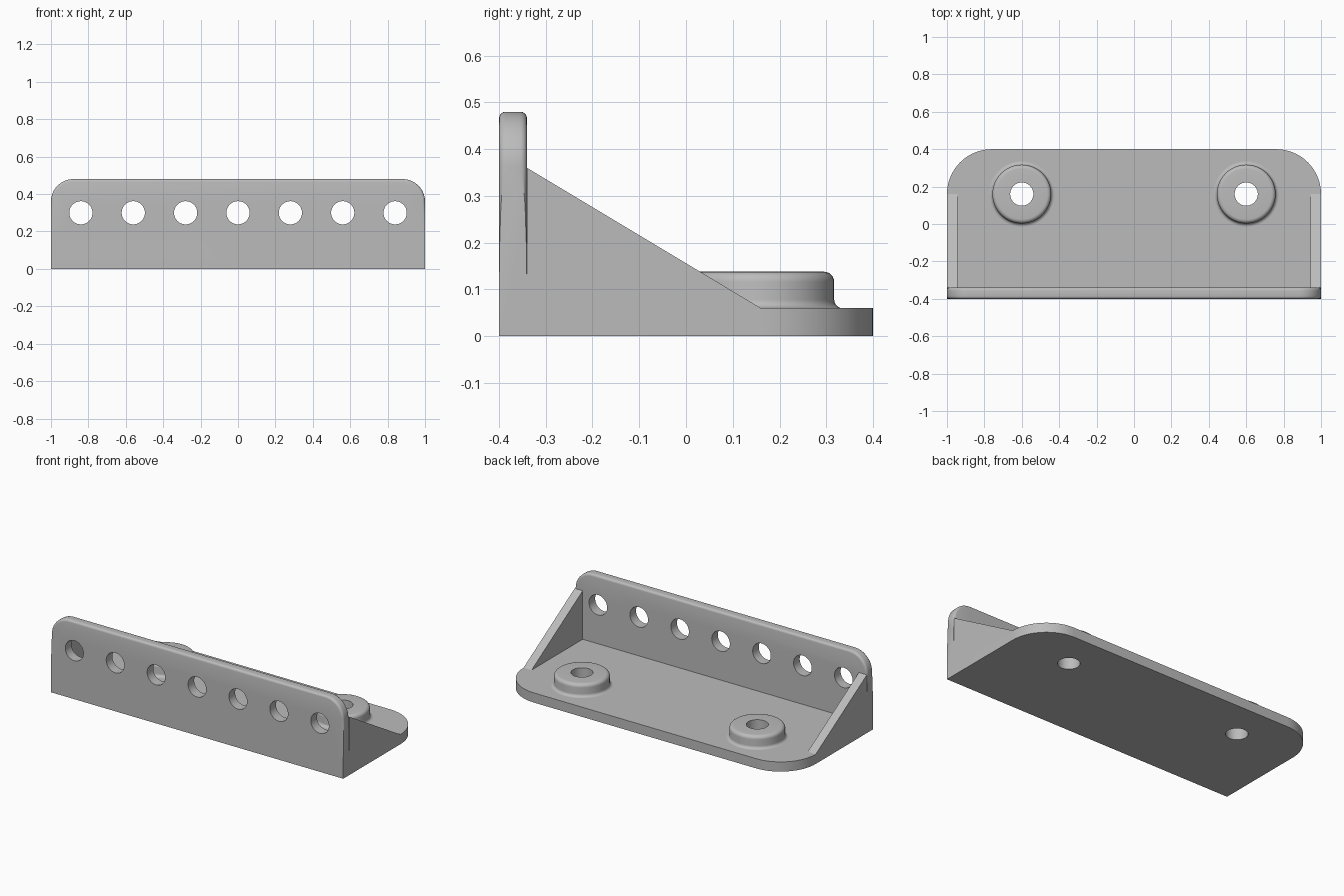
import bpy, bmesh
from math import cos, sin, pi, radians
from mathutils import Vector, Matrix

old = bpy.data.objects.get("Cube")
if old:
    bpy.data.objects.remove(old)

grey = bpy.data.materials.new("plain grey")
grey.use_nodes = True
colour = (0.5, 0.5, 0.5, 1)
grey.diffuse_color = colour
grey.node_tree.nodes["Principled BSDF"].inputs["Base Color"].default_value = colour


def arc(cx, cy, r, start, end, steps=16):
    angles = [radians(start + (end - start) * i / steps) for i in range(steps + 1)]
    return [(cx + r * cos(a), cy + r * sin(a)) for a in angles]


def add_object(name, bm):
    bmesh.ops.recalc_face_normals(bm, faces=bm.faces)
    mesh = bpy.data.meshes.new(name)
    bm.to_mesh(mesh)
    bm.free()
    mesh.materials.append(grey)
    obj = bpy.data.objects.new(name, mesh)
    bpy.context.collection.objects.link(obj)
    return obj


def prism(points, to_3d, depth):
    bm = bmesh.new()
    face = bm.faces.new([bm.verts.new(to_3d(a, b)) for a, b in points])
    top = bmesh.ops.extrude_face_region(bm, geom=[face])["geom"]
    bmesh.ops.translate(bm, vec=depth, verts=[v for v in top if isinstance(v, bmesh.types.BMVert)])
    return bm


def drill(obj, centres, radius, rotation):
    bm = bmesh.new()
    for c in centres:
        bmesh.ops.create_cone(bm, cap_ends=True, segments=48, radius1=radius, radius2=radius,
                              depth=0.3, matrix=Matrix.Translation(c) @ rotation)
    cutter = add_object("hole_cutter", bm)
    cutter.hide_render = True
    mod = obj.modifiers.new("holes", 'BOOLEAN')
    mod.operation = 'DIFFERENCE'
    mod.solver = 'EXACT'
    mod.object = cutter
    bpy.context.view_layer.objects.active = obj
    bpy.ops.object.modifier_apply(modifier=mod.name)
    bpy.data.objects.remove(cutter)


def smooth(obj):
    bpy.ops.object.select_all(action='DESELECT')
    obj.select_set(True)
    bpy.context.view_layer.objects.active = obj
    bpy.ops.object.shade_smooth_by_angle(angle=radians(30))


HOLE = 0.062
BOSS_X, BOSS_Y = 0.6, 0.16

# Base plate with rounded back corners and two screw holes
outline = [(-1, -0.34), (1, -0.34)]
outline += arc(0.76, 0.16, 0.24, 0, 90) + arc(-0.76, 0.16, 0.24, 90, 180)
base = add_object("base_plate", prism(outline, lambda x, y: (x, y, 0), Vector((0, 0, 0.06))))
drill(base, [(s * BOSS_X, BOSS_Y, 0) for s in (-1, 1)], HOLE, Matrix())
smooth(base)

# Front plate with a softened top rim and a row of holes
outline = [(-1, 0), (1, 0)]
outline += arc(0.88, 0.36, 0.12, 0, 90) + arc(-0.88, 0.36, 0.12, 90, 180)
bm = prism(outline, lambda x, z: (x, -0.4, z), Vector((0, 0.06, 0)))
rim = [e for e in bm.edges if all(v.co.z > 0.35 for v in e.verts)
       and abs(e.verts[0].co.y - e.verts[1].co.y) < 0.01]
bmesh.ops.bevel(bm, geom=rim, offset=0.014, segments=4, profile=0.5, affect='EDGES')
front = add_object("front_plate", bm)
drill(front, [(i * 0.28, -0.37, 0.3) for i in range(-3, 4)], HOLE, Matrix.Rotation(pi / 2, 4, 'X'))
smooth(front)

# Side gussets
for side, name in ((1, "left_gusset"), (-1, "right_gusset")):
    triangle = [(-0.34, 0.06), (0.16, 0.06), (-0.34, 0.36)]
    smooth(add_object(name, prism(triangle, lambda y, z: (side, y, z), Vector((-side * 0.055, 0, 0)))))

# Raised bosses: lathed ring with a foot fillet and rounded top
profile = [(HOLE, 0.06), (HOLE, 0.138)]
profile += arc(0.135, 0.116, 0.022, 90, 0, 6)
profile += arc(0.175, 0.078, 0.018, 180, 270, 6)
for side, name in ((1, "left_boss"), (-1, "right_boss")):
    bm = bmesh.new()
    verts = [bm.verts.new((r, 0, z)) for r, z in profile]
    edges = [bm.edges.new(pair) for pair in zip(verts, verts[1:])]
    bmesh.ops.spin(bm, geom=verts + edges, cent=(0, 0, 0), axis=(0, 0, 1), angle=2 * pi,
                   steps=48, use_merge=True)
    bmesh.ops.remove_doubles(bm, verts=bm.verts, dist=0.0001)
    # Keep the open ring's normals pointing outwards
    bmesh.ops.translate(bm, vec=(side * BOSS_X, BOSS_Y, 0), verts=bm.verts)
    boss = add_object(name, bm)
    top = max(boss.data.polygons, key=lambda p: p.center.z)
    if top.normal.z < 0:
        boss.data.flip_normals()
    smooth(boss)
